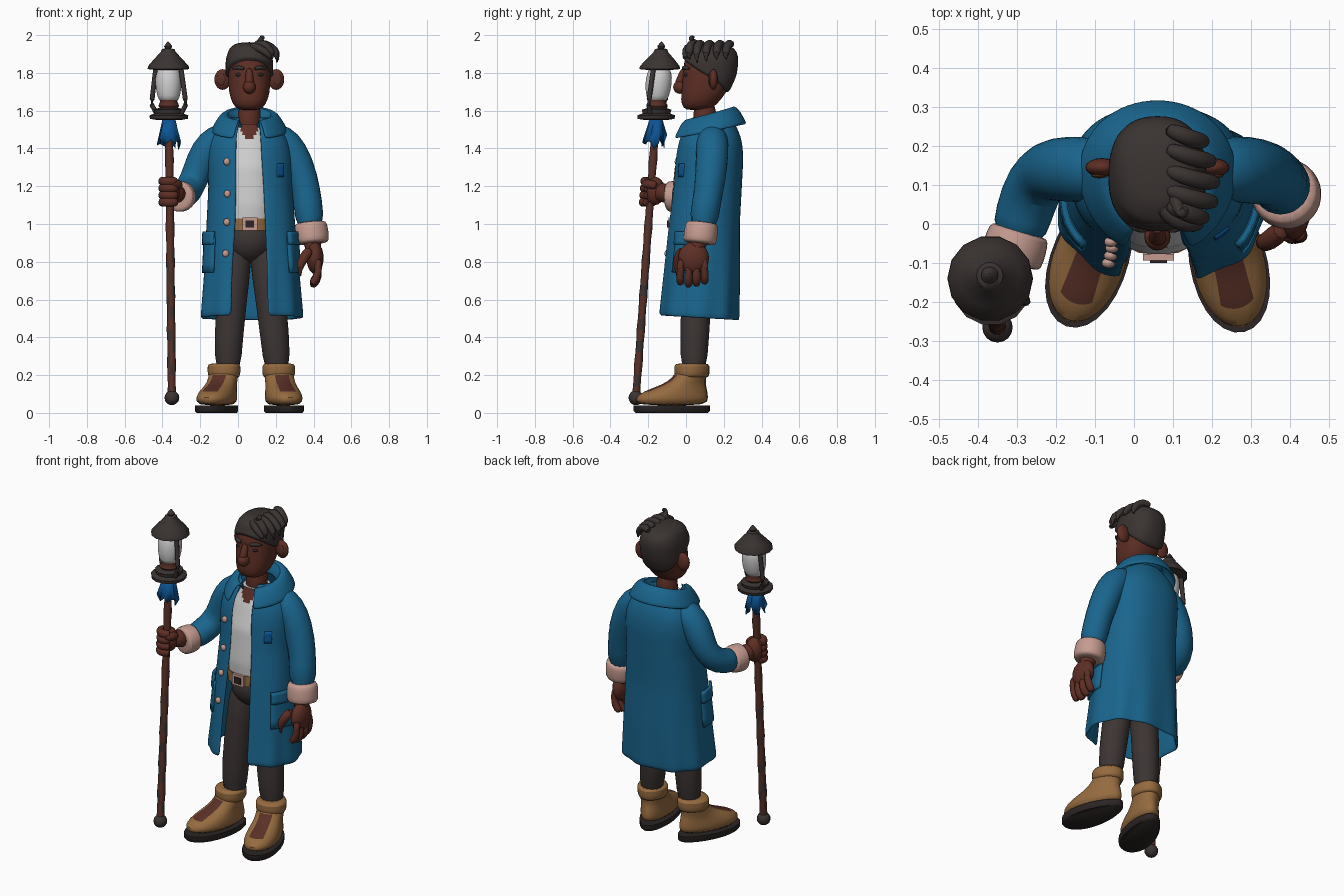
import bpy, bmesh, math
from math import sin, cos, pi, radians
from mathutils import Vector

if "Cube" in bpy.data.objects:
    bpy.data.objects.remove(bpy.data.objects["Cube"])


def material(name, *rgb):
    m = bpy.data.materials.new(name)
    m.use_nodes = True
    m.diffuse_color = (*rgb, 1)
    m.node_tree.nodes["Principled BSDF"].inputs["Base Color"].default_value = (*rgb, 1)
    return m


BLUE = material("coat blue", .01, .13, .27)
SKIN = material("brown skin", .11, .028, .018)
HAIR = material("dark hair and iron", .042, .033, .031)
PANTS = material("charcoal trousers", .046, .035, .034)
WHITE = material("off white", .62, .62, .62)
TAN = material("tan leather", .30, .145, .05)
PINK = material("pale pink lining", .56, .33, .28)
RIBBON = material("bright blue cloth", .004, .09, .30)
RUST = material("rusty wood", .10, .03, .02)
SOLE = material("black sole", .025, .018, .018)


def finish(name, bm, mat, sub=0, thick=0, angle=50, rule=None, extra=None):
    """Turn a bmesh into a shaded object; rule picks faces for an extra colour."""
    me = bpy.data.meshes.new(name)
    bm.to_mesh(me)
    bm.free()
    ob = bpy.data.objects.new(name, me)
    bpy.context.collection.objects.link(ob)
    me.materials.append(mat)
    if extra:
        me.materials.append(extra)
        for p in me.polygons:
            p.material_index = int(rule(p.center))
    if thick:
        s = ob.modifiers.new("thickness", 'SOLIDIFY')
        s.thickness, s.offset = thick, -1
    if sub:
        s = ob.modifiers.new("smooth", 'SUBSURF')
        s.levels = s.render_levels = sub
    bpy.ops.object.select_all(action='DESELECT')
    ob.select_set(True)
    bpy.context.view_layer.objects.active = ob
    bpy.ops.object.shade_smooth_by_angle(angle=radians(angle))
    return ob


def loft(name, rings, mat, closed=True, caps=True, **kw):
    bm = bmesh.new()
    rows = [[bm.verts.new(p) for p in r] for r in rings]
    n = len(rows[0])
    for a, b in zip(rows, rows[1:]):
        for j in range(n if closed else n - 1):
            k = (j + 1) % n
            bm.faces.new((a[j], a[k], b[k], b[j]))
    if closed and caps:
        bm.faces.new(rows[0][::-1])
        bm.faces.new(rows[-1])
    return finish(name, bm, mat, **kw)


def tube(name, pts, mat, n=10, sub=1, **kw):
    """Sweep a circle along (x, y, z, radius) points."""
    ps, rings = [Vector(p[:3]) for p in pts], []
    for i, p in enumerate(ps):
        d = ps[min(i + 1, len(ps) - 1)] - ps[max(i - 1, 0)]
        q = d.to_track_quat('Z', 'Y')
        rings.append([p + q @ Vector((cos(a), sin(a), 0)) * pts[i][3]
                      for a in (2 * pi * j / n for j in range(n))])
    return loft(name, rings, mat, sub=sub, **kw)


def ball(name, c, r, mat, seg=16):
    bm = bmesh.new()
    bmesh.ops.create_uvsphere(bm, u_segments=seg, v_segments=seg // 2 + 2, radius=1)
    for v in bm.verts:
        v.co = Vector(a * b + o for a, b, o in zip(v.co, r, c))
    return finish(name, bm, mat)


def power(v, e):
    return math.copysign(abs(v) ** e, v)


def row_at(rows, z):
    for a, b in zip(rows, rows[1:]):
        if z <= b[0]:
            break
    f = min(1, max(0, (z - a[0]) / (b[0] - a[0])))
    return [u + (v - u) * f for u, v in zip(a, b)]


def surf(rows, z, t, out=0, e=.85):
    """Point on a body given by (z, cx, cy, rx, ry) rows; t = 0 faces front."""
    r = row_at(rows, z)
    return Vector((r[1] + (r[3] + out) * power(sin(t), e),
                   r[2] - (r[4] + out) * power(cos(t), e), z))


def body(name, rows, mat, n=20, zs=None, **kw):
    return loft(name, [[surf(rows, z, 2 * pi * j / n) for j in range(n)]
                       for z in (zs or [r[0] for r in rows])], mat, **kw)


# Legs, hips, shirt and belt
ball("hips", (.063, .075, .92), (.135, .13, .13), PANTS)
for side, x, kx in (("right", .005, -.05), ("left", .125, .195)):
    tube(side + "_leg", [(x, .07, .95, .085), ((x + kx) / 2, .06, .7, .084),
                         (kx, .045, .42, .08), (kx * 1.08, .04, .18, .072)], PANTS, n=14)
SHIRT = [(.97, .063, .07, .13, .14), (1.1, .063, .08, .14, .158), (1.3, .063, .09, .14, .15),
         (1.43, .06, .1, .125, .115), (1.53, .06, .1, .075, .075)]
body("shirt", SHIRT, WHITE, n=40, zs=[.97 + .02 * i for i in range(29)], extra=SKIN,
     rule=lambda c: c.y < .09 and c.z > 1.45 and abs(c.x - .06) < (c.z - 1.44) * .8)
body("belt", [(z, .063, .07, .138, .15) for z in (.965, 1.03)], TAN)
for name, h, y, mat in (("buckle", .036, -.085, PINK), ("buckle_centre", .02, -.092, SOLE)):
    bm = bmesh.new()
    bmesh.ops.create_cube(bm, size=1)
    for v in bm.verts:
        v.co = Vector((.063 + v.co.x * h * 2.2, y + v.co.y * .016, 1.0 + v.co.z * h * 1.9))
    finish(name, bm, mat)

# Long open coat: z, cx, cy, rx, ry, right edge x, left edge x
COAT = [(.5, .07, .065, .272, .215, -.035, .16), (.75, .07, .08, .252, .205, -.03, .155),
        (1.0, .068, .093, .235, .192, -.015, .145), (1.2, .065, .112, .222, .184, -.01, .135),
        (1.35, .063, .122, .226, .182, -.01, .125), (1.45, .06, .127, .215, .17, -.01, .12),
        (1.52, .06, .13, .16, .135, 0, .115), (1.57, .06, .13, .1, .11, .01, .11)]


def coat_point(z, t, out=0):
    low = max(0, 1 - z)
    p = surf(COAT, z, t, out + .014 * low * sin(9 * t))
    p.z -= .12 * low * (p.y - .1)
    return p


def coat_patch(name, z0, z1, t0, t1, mat, out=.012):
    loft(name, [[coat_point(z0 + (z1 - z0) * i / 4, t0 + (t1 - t0) * j / 6, out)
                 for j in range(7)] for i in range(5)], mat, closed=False, thick=.016)


rings = []
for i in range(21):
    z = .5 + 1.07 * i / 20
    r = row_at(COAT, z)
    t0, t1 = (math.asin(power((x - r[1]) / r[3], 1 / .85)) for x in (r[6], r[5]))
    rings.append([coat_point(z, t0 + (t1 + 2 * pi - t0) * j / 48) for j in range(49)])
loft("coat", rings, BLUE, closed=False, thick=.014, sub=1)
for s, side in ((1, "left"), (-1, "right")):
    t = sorted((s * .85, s * 1.6))
    coat_patch(side + "_pocket", .74, .93, *t, BLUE)
    coat_patch(side + "_pocket_flap", .89, .96, *t, BLUE, .02)
coat_patch("chest_patch", 1.25, 1.32, .62, .85, RIBBON, .006)
for z in (.84, 1.01, 1.16, 1.33):
    ball("coat_button", coat_point(z, -.5, .004), (.018, .014, .02), PINK, 10)

# Folded collar, high at the nape and dropping to the front tips
rings = []
for rad, lift, drop in ((.085, -.06, .06), (.112, .012, .07), (.135, .005, .08),
                        (.165, -.05, .08), (.18, -.08, .08)):
    ring = []
    for j in range(29):
        t = .42 + (2 * pi - .84) * j / 28
        front = (1 + cos(t)) / 2
        ring.append(Vector((.06 + rad * 1.08 * sin(t), .13 - (rad + .025 * front) * cos(t),
                            1.605 + lift - drop * front)))
    rings.append(ring)
loft("collar", rings, BLUE, closed=False, thick=.014, sub=1)

# Sleeves, rolled cuffs and hands
tube("left_sleeve", [(.16, .14, 1.47, .07), (.23, .14, 1.45, .085), (.285, .14, 1.39, .09),
                     (.345, .13, 1.24, .086), (.37, .11, 1.12, .08), (.386, .085, .96, .08)], BLUE, n=14)
tube("right_sleeve", [(-.04, .14, 1.47, .07), (-.11, .14, 1.45, .085), (-.17, .14, 1.39, .088),
                      (-.22, .14, 1.27, .082), (-.255, .11, 1.19, .08), (-.285, .02, 1.15, .075),
                      (-.3, -.04, 1.145, .07)], BLUE, n=14)


def cuff(name, a, b, r):
    a, b = Vector(a), Vector(b)
    tube(name, [(*a.lerp(b, f), r * k) for f, k in
                ((0, .86), (.08, 1), (.5, 1.05), (.92, 1.03), (1, .9))], PINK, n=16)


cuff("left_cuff", (.384, .085, 1.01), (.395, .072, .895), .088)
cuff("right_cuff", (-.292, -.015, 1.147), (-.318, -.1, 1.145), .08)
tube("left_wrist", [(.39, .075, .95, .05), (.4, .05, .84, .055)], SKIN)
ball("left_palm", (.408, .04, .82), (.045, .082, .085), SKIN)
for i in range(4):
    y, z = -.03 + .043 * i, .012 * abs(i - 1.3)
    tube("left_finger", [(.42, y * .9 + .004, .82, .026), (.428, y, .75 + z, .027),
                         (.418, y, .695 + z, .026), (.385, y, .662 + z, .02)], SKIN)
tube("left_thumb", [(.385, -.01, .87, .03), (.345, -.045, .82, .028),
                    (.325, -.05, .77, .026), (.33, -.045, .72, .02)], SKIN)


def shaft(z):
    return Vector((-.35 - .0107 * (z - .08), -.265 + .072 * (z - .08), z))


tube("right_wrist", [(-.305, -.06, 1.15, .05), (-.335, -.12, 1.165, .055),
                     (-.355, -.155, 1.175, .05)], SKIN)
ball("right_palm", (-.36, -.165, 1.175), (.052, .055, .075), SKIN)
for i in range(4):
    c = shaft(1.115 + .037 * i)
    tube("right_finger", [(c.x + .044 * cos(a), c.y + .044 * sin(a), c.z, .025)
                          for a in (pi * (.75 + .28 * k) for k in range(5))], SKIN)
tube("right_thumb", [(-.32, -.15, 1.2, .028), (-.312, -.2, 1.215, .025),
                     (-.35, -.235, 1.21, .021)], SKIN)

# Neck, head and face
tube("neck", [(.06, .1, 1.42, .066), (.06, .1, 1.53, .062), (.06, .1, 1.66, .065)], SKIN, n=14)
HEAD = [(1.6, .06, .06, .055, .06), (1.63, .06, .067, .088, .095), (1.69, .06, .093, .11, .12),
        (1.78, .06, .118, .114, .137), (1.87, .06, .128, .113, .141), (1.93, .06, .132, .092, .115),
        (1.955, .06, .132, .045, .06)]
body("head", HEAD, SKIN, sub=1)
ball("nose", (.06, -.032, 1.725), (.034, .036, .036), SKIN)
tube("nose_bridge", [(.06, -.005, 1.83, .018), (.06, -.028, 1.77, .022), (.06, -.04, 1.73, .028)], SKIN)
for s in (-1, 1):
    ball("ear", (.06 + s * .142, .145, 1.765), (.043, .024, .055), SKIN)
    ball("ear_hollow", (.06 + s * .148, .125, 1.765), (.022, .008, .032), RUST)
    tube("eyebrow", [(.06 + s * .024, -.016, 1.82, .009), (.06 + s * .055, -.012, 1.832, .014),
                     (.06 + s * .095, .024, 1.822, .007)], HAIR, n=8)
    ball("eye", (.06 + s * .052, .002, 1.79), (.022, .012, .01), SOLE)
tube("mouth", [(.06 + x, -.021 + 4 * x * x, 1.668, .006) for x in (-.045, -.02, .02, .045)], RUST, n=6)

# Close-cropped hair with loose locks falling to one side
rings = []
for i in range(9):
    f = i / 8
    rings.append([])
    for j in range(28):
        t = 2 * pi * j / 28
        low = 1.775 + .1 * cos(t)
        p = surf(HEAD, low + (1.955 - low) * f, t, .013)
        rings[-1].append(p + Vector((0, 0, .008 * f)))
loft("hair", rings, HAIR, sub=1)
for y, reach, z in ((.02, .06, 1.87), (.06, .085, 1.85), (.11, .09, 1.86), (.165, .08, 1.87), (.215, .06, 1.87)):
    tube("hair_lock", [(.08, y + .03, 1.945, .018), (.12, y + .015, 1.962, .024), (.12 + reach * .6, y, 1.94, .025),
                       (.125 + reach, y - .005, 1.9, .023), (.12 + reach, y, z, .014)], HAIR, n=8)
tube("hair_curl", [(.1, .08, 1.95, .02), (.115, .035, 1.96, .022), (.125, .02, 1.985, .018),
                   (.135, .045, 1.993, .012)], HAIR, n=8)
tube("hair_fringe", [(.06, .05, 1.945, .02), (.11, .0, 1.935, .024), (.16, -.005, 1.9, .02),
                     (.175, .0, 1.875, .01)], HAIR, n=8)


# Boots
def boot(side, hx, hy, dx, dy):
    def ring(z, c, hl, hw, n=28):
        pts = []
        for j in range(n):
            a = 2 * pi * j / n
            f, w = c + hl * cos(a), hw * sin(a) * (1 + .16 * cos(a))
            pts.append(Vector((hx + dx * f - dy * w, hy + dy * f + dx * w, z)))
        return pts

    def on_tongue(p):
        w = -dy * (p.x - hx) + dx * (p.y - hy)
        f = dx * (p.x - hx) + dy * (p.y - hy)
        return f > .06 and abs(w) < .035 and .12 < p.z < .2

    loft(side + "_sole", [ring(0, .11, .195, .09), ring(.01, .11, .205, .098),
                          ring(.038, .11, .205, .098)], SOLE)
    loft(side + "_boot", [ring(.035, .112, .2, .092), ring(.085, .11, .196, .094),
                          ring(.115, .088, .17, .088), ring(.14, .055, .13, .08),
                          ring(.165, .03, .1, .077), ring(.2, .006, .084, .077),
                          ring(.24, 0, .08, .077)], TAN, sub=1, rule=on_tongue, extra=RUST)
    loft(side + "_boot_cuff", [ring(.185, 0, .082, .075), ring(.195, 0, .092, .086),
                               ring(.255, 0, .094, .088), ring(.262, 0, .08, .075)], TAN, sub=1)
    for f, z in ((.2, .133), (.16, .152), (.125, .172)):
        tube(side + "_lace", [(hx + dx * g - dy * w, hy + dy * g + dx * w, h, .009) for g, w, h in
                              ((f - .035, -.06, z - .012), (f, 0, z), (f - .035, .06, z - .012))], RUST, n=6)


boot("right", -.07, .035, -.33, -.944)
boot("left", .213, .03, .22, -.975)


# Lantern staff: turned parts share the leaning shaft axis
def turned(name, profile, mat, n=16, **kw):
    return loft(name, [[shaft(z) + Vector((r * cos(a), r * sin(a), 0))
                        for a in (2 * pi * j / n for j in range(n))] for z, r in profile], mat, **kw)


turned("staff", [(.08 + .06 * i, .021 + .003 * (i % 3 == 0)) for i in range(25)], RUST, n=10,
       extra=HAIR, rule=lambda c: c.z < .85 and sin(c.z * 41 + c.x * 130) > .55)
ball("staff_foot", shaft(.08), (.039, .039, .039), HAIR)
turned("lantern_base", [(1.55, .06), (1.557, .1), (1.575, .103), (1.585, .075), (1.605, .08),
                        (1.615, .05)], HAIR, n=14)
turned("lantern_socket", [(1.61, .045), (1.625, .055), (1.65, .045), (1.66, .05)], RUST)
turned("lantern_glass", [(1.645, .045), (1.67, .062), (1.75, .074), (1.8, .066), (1.835, .05)], WHITE, sub=1)
turned("lantern_roof", [(1.815, .06), (1.82, .11), (1.835, .108), (1.87, .078), (1.91, .04),
                        (1.925, .034), (1.93, .016), (1.94, .022), (1.952, .014), (1.965, .003)], HAIR, n=14)
for s in (-1, 1):
    tube("lantern_bar", [(*(shaft(z) + Vector((s * r, -s * r * .5, 0))), .013) for z, r in
                         ((1.585, .066), (1.63, .089), (1.66, .088), (1.83, .066))], HAIR, n=8, sub=0)
rings = []
for f in (0, .5, 1):
    rings.append([shaft(1.555 - f * (.1 + .06 * (j % 3 == 0) + .03 * sin(j * 2))) + Vector(
        (cos(pi * j / 9), sin(pi * j / 9), 0)) * (.034 + f * (.018 + .014 * (j % 2))) for j in range(18)])
loft("ribbon", rings[::-1], RIBBON, caps=False, thick=.005)
